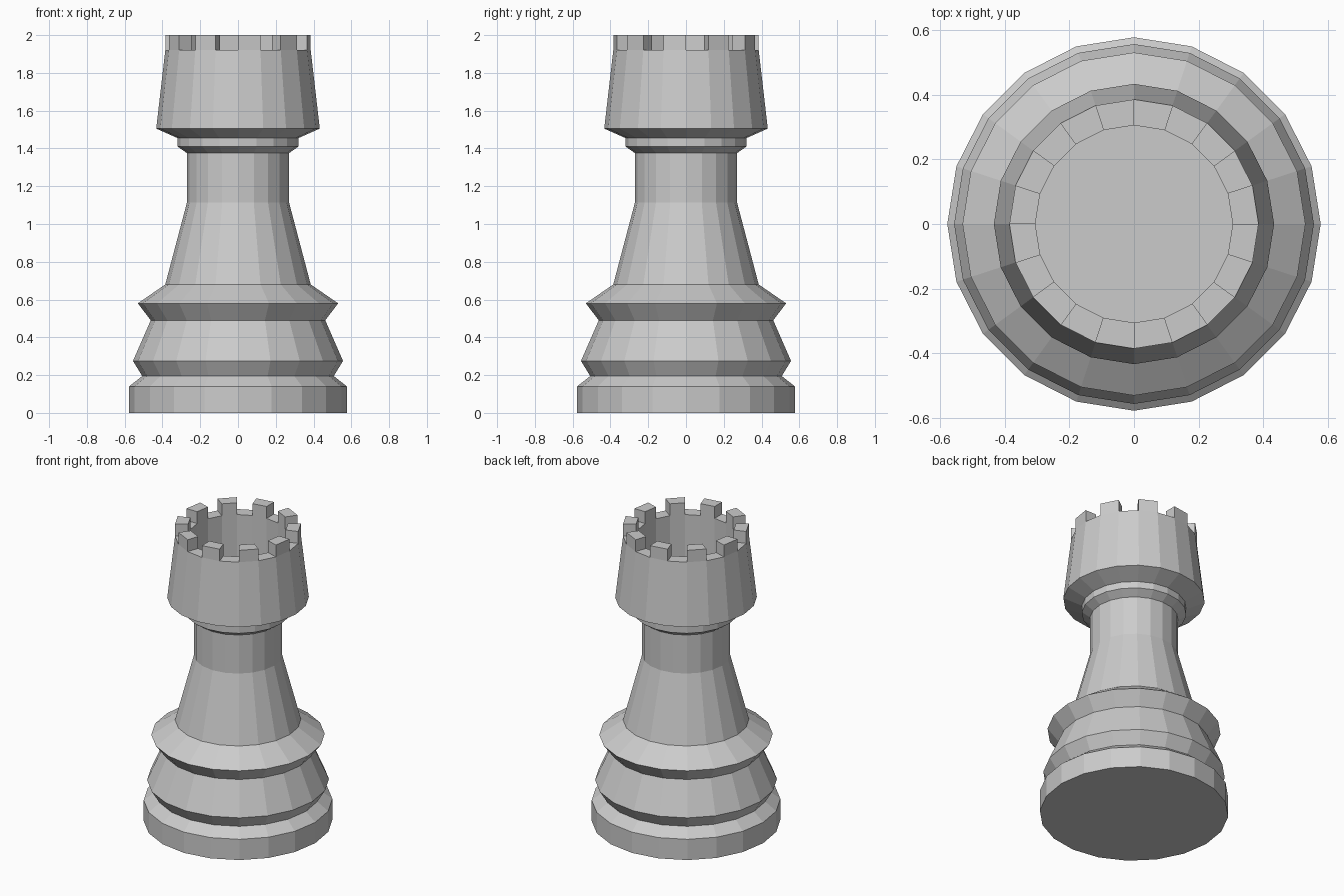
import bpy, bmesh
from math import cos, sin, tau

if "Cube" in bpy.data.objects:
    bpy.data.objects.remove(bpy.data.objects["Cube"])

SIDES = 20
RIM_Z, TOP_Z = 1.92, 2.0

# Half profile (radius, height): foot, collars, shaft, neck ring, crown, inner well
PROFILE = [
    (0.577, 0.0), (0.577, 0.14), (0.507, 0.195), (0.556, 0.275),
    (0.462, 0.49), (0.53, 0.58), (0.385, 0.68), (0.27, 1.115),
    (0.27, 1.375), (0.32, 1.41), (0.32, 1.455), (0.433, 1.505),
    (0.385, RIM_Z), (0.305, RIM_Z), (0.305, 1.6),
]
RIM = 12  # profile segment that forms the flat rim


def ring(bm, r, z):
    return [bm.verts.new((r * cos(tau * i / SIDES), r * sin(tau * i / SIDES), z))
            for i in range(SIDES)]


bm = bmesh.new()
rings = [ring(bm, r, z) for r, z in PROFILE]

# Turned body: bridge neighbouring rings, keeping every second rim face
merlons = []
for k, (a, b) in enumerate(zip(rings, rings[1:])):
    for i in range(SIDES):
        j = (i + 1) % SIDES
        face = bm.faces.new((a[i], a[j], b[j], b[i]))
        if k == RIM and i % 2 == 1:
            merlons.append(face)

# Underside and floor of the well
bm.faces.new(rings[0][::-1])
bm.faces.new(rings[-1])

# Battlements: raise alternate rim faces
raised = bmesh.ops.extrude_discrete_faces(bm, faces=merlons)["faces"]
for face in raised:
    for v in face.verts:
        v.co.z = TOP_Z

bmesh.ops.recalc_face_normals(bm, faces=bm.faces)
mesh = bpy.data.meshes.new("rook_tower")
bm.to_mesh(mesh)
bm.free()
bpy.context.collection.objects.link(bpy.data.objects.new("rook_tower", mesh))
